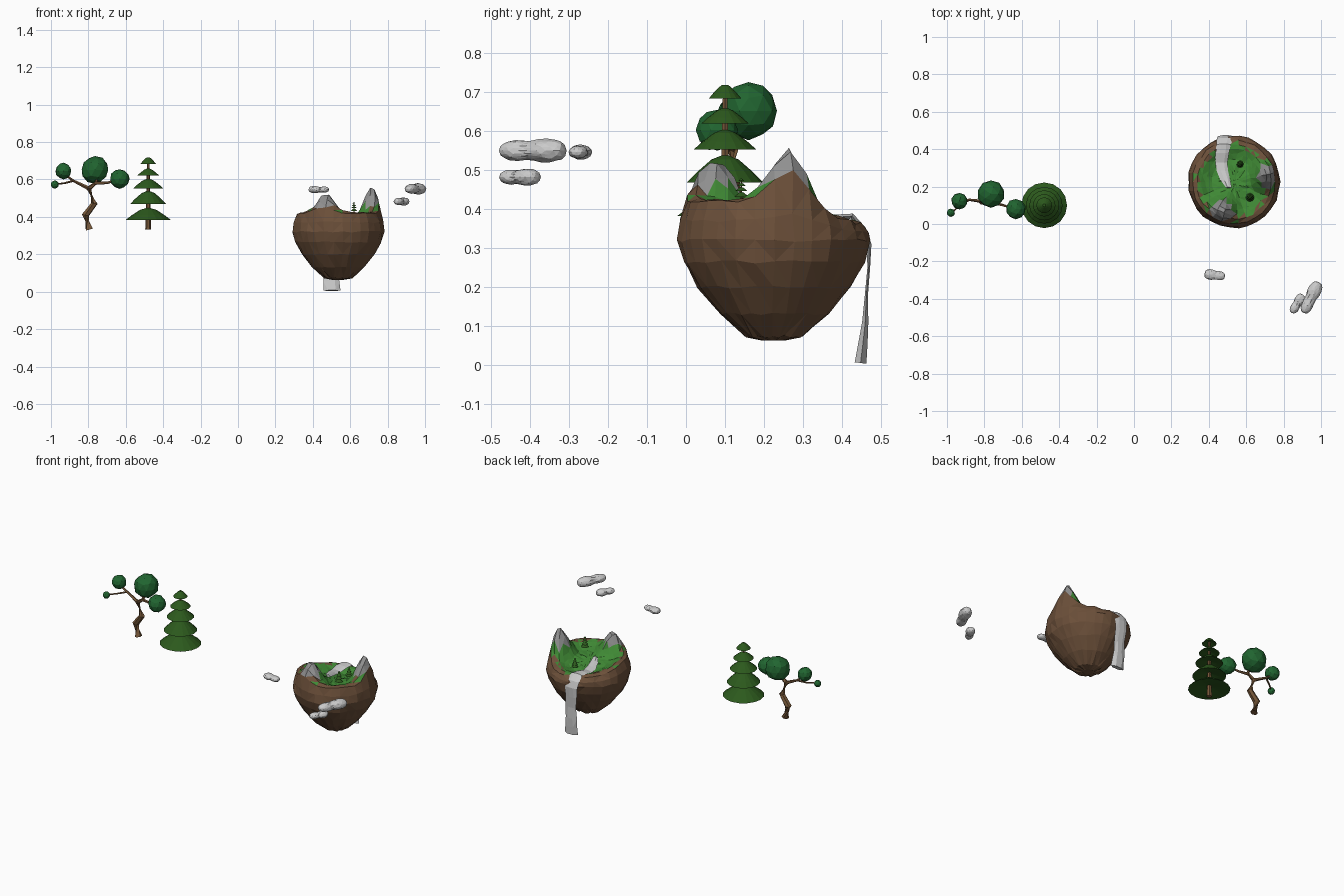
import bpy, bmesh, math, random
from mathutils import Vector, Matrix

if "Cube" in bpy.data.objects:
    bpy.data.objects.remove(bpy.data.objects["Cube"])

random.seed(4)

def material(name, rgb):
    m = bpy.data.materials.new(name)
    m.diffuse_color = (*rgb, 1)
    m.use_nodes = True
    m.node_tree.nodes["Principled BSDF"].inputs["Base Color"].default_value = m.diffuse_color
    return m

EARTH = material("earth", (0.15, 0.08, 0.042))
STONE = material("stone", (0.28, 0.28, 0.28))
GRASS = material("grass", (0.05, 0.25, 0.035))
NEEDLE = material("needles", (0.025, 0.1, 0.012))
LEAF = material("leaves", (0.015, 0.13, 0.03))
BARK = material("bark", (0.18, 0.095, 0.04))

def finish(name, bm, mats=()):
    bmesh.ops.recalc_face_normals(bm, faces=bm.faces)
    me = bpy.data.meshes.new(name)
    bm.to_mesh(me)
    bm.free()
    for m in mats:
        me.materials.append(m)
    ob = bpy.data.objects.new(name, me)
    bpy.context.collection.objects.link(ob)
    return ob

def loft(bm, rings):
    """Skin closed rings of points and cap both ends."""
    vs = [[bm.verts.new(p) for p in r] for r in rings]
    n = len(vs[0])
    for a, b in zip(vs, vs[1:]):
        for i in range(n):
            bm.faces.new((a[i], a[(i + 1) % n], b[(i + 1) % n], b[i]))
    bm.faces.new(vs[0])
    bm.faces.new(vs[-1])

def circle(c, r, n, z=0.0, turn=0.0):
    return [Vector((c[0] + r * math.cos(turn + math.tau * i / n),
                    c[1] + r * math.sin(turn + math.tau * i / n), z)) for i in range(n)]

def tube(bm, pts, radii, n=6):
    """Tapering limb through points."""
    pts = [Vector(p) for p in pts]
    rings = []
    for i, (p, r) in enumerate(zip(pts, radii)):
        d = pts[min(i + 1, len(pts) - 1)] - pts[max(i - 1, 0)]
        q = d.to_track_quat('Z', 'Y')
        rings.append([p + q @ v for v in circle((0, 0), r, n)])
    loft(bm, rings)

# ---------- floating island ----------
CX, CY = 0.535, 0.225

def height(x, y):
    r = math.hypot(x - CX, y - CY)
    z = 0.385 + 0.04 * math.exp(-((r - 0.2) / 0.05) ** 2)
    z -= 0.06 * max(0, (y - 0.2) / 0.27)
    for px, py, s, top in ((0.476, 0.085, 0.062, 0.125), (0.71, 0.262, 0.062, 0.155)):
        z += top * math.exp(-((x - px) ** 2 + (y - py) ** 2) / (s * s))
    return z

def island():
    bm = bmesh.new()
    N = 30
    rings = []
    for r, z in ((0.03, 0.064), (0.075, 0.075), (0.14, 0.132), (0.195, 0.2),
                 (0.232, 0.265), (0.246, 0.32)):
        rings.append(circle((CX, CY), r, N, z))
    for r in (0.24, 0.222, 0.2, 0.175, 0.15, 0.12, 0.09, 0.06, 0.03, 0.01):
        ring = circle((CX, CY), r, N)
        for p in ring:
            p.z = height(p.x, p.y)
            if r > 0.23:
                p.z = 0.34 + 0.45 * (p.z - 0.34)
        rings.append(ring)
    for k, ring in enumerate(rings):
        j = 0.004 if 0 < k < len(rings) - 2 else 0.001
        for p in ring:
            p += Vector([random.uniform(-j, j) for _ in range(3)])
    loft(bm, rings)
    bmesh.ops.triangulate(bm, faces=bm.faces)
    bmesh.ops.recalc_face_normals(bm, faces=bm.faces)
    # grass in the hollow, bare stone on the two peaks
    for f in bm.faces:
        c = f.calc_center_median()
        r = math.hypot(c.x - CX, c.y - CY)
        if c.z > 0.455:
            f.material_index = 1
        elif f.normal.z > 0.2 and r < 0.2 + random.uniform(-0.03, 0.02) and c.z > 0.3:
            f.material_index = 2
    finish("floating_island", bm, (EARTH, STONE, GRASS))

island()

# ---------- stream and waterfall ----------
def waterfall():
    bm = bmesh.new()
    # x, y, z (None = on the ground), width, thickness
    path = [(0.505, 0.195, None, 0.03, 0.012), (0.49, 0.235, None, 0.05, 0.014),
            (0.474, 0.285, None, 0.06, 0.014), (0.468, 0.33, None, 0.066, 0.014),
            (0.472, 0.38, None, 0.072, 0.014), (0.48, 0.425, None, 0.08, 0.014),
            (0.487, 0.455, 0.348, 0.088, 0.014), (0.49, 0.469, 0.31, 0.085, 0.012),
            (0.49, 0.468, 0.25, 0.08, 0.007), (0.495, 0.462, 0.18, 0.075, 0.008),
            (0.498, 0.459, 0.11, 0.08, 0.016), (0.5, 0.453, 0.055, 0.088, 0.024),
            (0.502, 0.447, 0.006, 0.09, 0.03)]
    pts = [Vector((x, y, height(x, y) + 0.008 if z is None else z)) for x, y, z, w, t in path]
    rings = []
    for i, p in enumerate(pts):
        w, t = path[i][3:]
        d = pts[min(i + 1, len(pts) - 1)] - pts[max(i - 1, 0)]
        n = Vector((1, 0, 0)).cross(d).normalized()
        ring = []
        for u, v in ((-0.5, 0), (-0.2, 0.5), (0.2, 0.5), (0.5, 0), (0.2, -0.5), (-0.2, -0.5)):
            ring.append(p + Vector((u * w + random.uniform(-0.004, 0.004), 0, 0)) + n * v * t)
        rings.append(ring)
    loft(bm, rings)
    bmesh.ops.triangulate(bm, faces=bm.faces)
    finish("stream_and_waterfall", bm)

waterfall()

# ---------- pines ----------
def pine(name, loc, s, n):
    """Stacked umbrella tiers on a thin trunk; s = 1 is the large tree."""
    bm = bmesh.new()
    for top, edge, R in ((0.385, 0.35, 0.042), (0.325, 0.287, 0.06), (0.27, 0.22, 0.08),
                         (0.205, 0.135, 0.098), (0.115, 0.05, 0.122)):
        d = top - edge
        prof = ((0.008, top), (0.36 * R, top - 0.16 * d), (0.72 * R, top - 0.6 * d),
                (R, edge), (0.6 * R, edge + 0.12 * d), (0.008, edge + 0.3 * d))
        loft(bm, [circle((0, 0), r, n, z) for r, z in prof])
    k = len(bm.faces)
    tube(bm, [(0, 0, 0), (0, 0, 0.15), (0, 0, 0.38)], (0.016, 0.012, 0.006))
    bm.faces.ensure_lookup_table()
    for f in bm.faces[k:]:
        f.material_index = 1
    bmesh.ops.transform(bm, matrix=Matrix.Translation(loc) @ Matrix.Scale(s, 4), verts=bm.verts)
    finish(name, bm, (NEEDLE, BARK))

pine("large_pine", (-0.48, 0.1, 0.333), 1, 16)
pine("small_pine_front", (0.62, 0.142, 0.405), 0.19, 8)
pine("small_pine_back", (0.567, 0.32, 0.36), 0.16, 8)

# ---------- crooked tree ----------
bm = bmesh.new()
fork = (-0.797, 0.12, 0.552)
left = (-0.88, 0.13, 0.593)
tube(bm, [(-0.795, 0.125, 0.332), (-0.815, 0.125, 0.41), (-0.768, 0.12, 0.472), fork],
     (0.022, 0.021, 0.018, 0.014))
tube(bm, [fork, left, (-0.93, 0.123, 0.63)], (0.011, 0.007, 0.005), 5)
tube(bm, [left, (-0.93, 0.1, 0.58), (-0.978, 0.06, 0.575)], (0.006, 0.005, 0.004), 5)
tube(bm, [fork, (-0.755, 0.115, 0.585), (-0.765, 0.155, 0.64)], (0.013, 0.01, 0.007), 5)
tube(bm, [(-0.765, 0.115, 0.58), (-0.7, 0.1, 0.582), (-0.64, 0.08, 0.6)], (0.009, 0.007, 0.005), 5)
finish("crooked_trunk", bm, (BARK,))

for i, (c, r) in enumerate((((-0.765, 0.16, 0.652), 0.075), ((-0.933, 0.123, 0.645), 0.044),
                            ((-0.979, 0.06, 0.573), 0.022), ((-0.632, 0.08, 0.603), 0.054))):
    bm = bmesh.new()
    bmesh.ops.create_icosphere(bm, subdivisions=2, radius=r)
    for v in bm.verts:
        v.co = v.co * random.uniform(0.94, 1.03) + Vector(c)
    finish(f"leaf_clump_{i + 1}", bm, (LEAF,))

# ---------- clouds: pinched lumpy capsules ----------
def cloud(name, loc, size, turn):
    bm = bmesh.new()
    bmesh.ops.create_icosphere(bm, subdivisions=3, radius=1)
    for v in bm.verts:
        x, rad = v.co.x, math.hypot(v.co.y, v.co.z)
        k = (rad ** 0.6 / rad if rad > 1e-4 else 1) * (1 - 0.25 * math.exp(-((x - 0.1) / 0.3) ** 2))
        k *= random.uniform(0.93, 1.04) * (1 - 0.1 * x)
        v.co = Vector((x * size[0], v.co.y * k * size[1], v.co.z * k * size[2]))
    m = Matrix.Translation(loc) @ Matrix.Rotation(math.radians(turn), 4, 'Z')
    bmesh.ops.transform(bm, matrix=m, verts=bm.verts)
    finish(name, bm)

cloud("cloud_left", (0.432, -0.273, 0.546), (0.055, 0.03, 0.02), -8)
cloud("cloud_large", (0.947, -0.393, 0.55), (0.092, 0.038, 0.032), 244)
cloud("cloud_small", (0.873, -0.426, 0.482), (0.057, 0.029, 0.023), 238)
